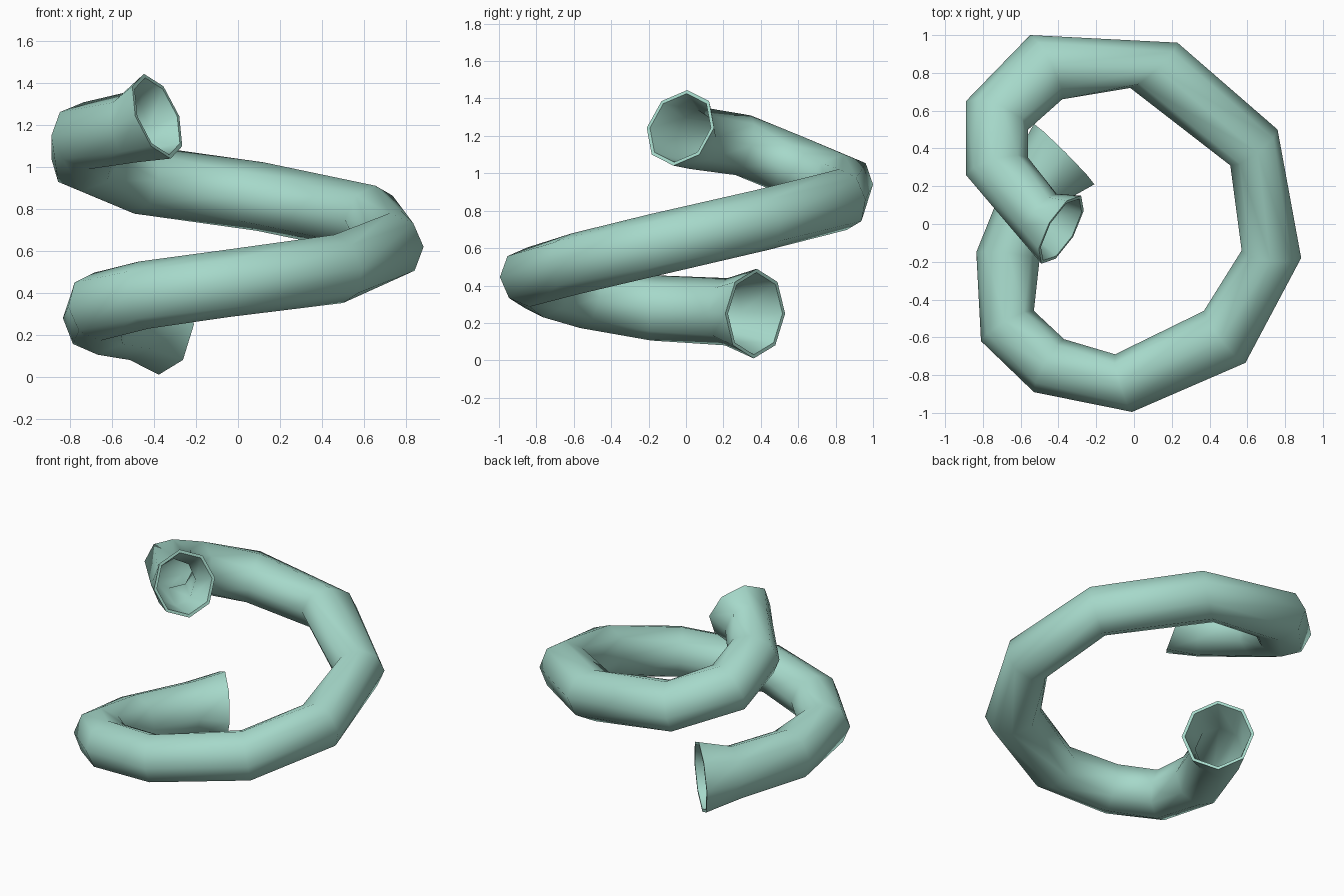
import bpy, bmesh, math
from mathutils import Vector

if "Cube" in bpy.data.objects:
    bpy.data.objects.remove(bpy.data.objects["Cube"])

SIDES = 8
WALL = 0.02

# Path stations: outer x,y / inner x,y (seen from the top), centre height, half height
stations = [
    (-0.53, 0.53, -0.21, 0.21, 0.25, 0.24),     # lower flared mouth
    (-0.65, 0.31, -0.37, 0.12, 0.26, 0.18),
    (-0.835, -0.15, -0.50, -0.19, 0.28, 0.175),
    (-0.81, -0.62, -0.53, -0.46, 0.335, 0.165),
    (-0.53, -0.89, -0.37, -0.61, 0.39, 0.162),
    (-0.01, -0.995, -0.10, -0.69, 0.445, 0.16),
    (0.59, -0.735, 0.37, -0.46, 0.515, 0.165),
    (0.885, -0.18, 0.57, -0.14, 0.62, 0.165),
    (0.76, 0.50, 0.51, 0.31, 0.75, 0.165),
    (0.23, 0.96, -0.02, 0.72, 0.86, 0.165),
    (-0.55, 1.00, -0.38, 0.66, 0.94, 0.165),
    (-0.89, 0.65, -0.56, 0.50, 1.04, 0.165),
    (-0.89, 0.26, -0.56, 0.35, 1.15, 0.165),
    (-0.61, -0.07, -0.41, 0.16, 1.19, 0.17),
    (-0.49, -0.21, -0.28, 0.15, 1.243, 0.215),  # upper flared mouth
]

centres = [Vector(((a + c) / 2, (b + d) / 2, z)) for a, b, c, d, z, h in stations]


def ring(bm, i, inset):
    """Octagonal section with a corner at the top, tilted along the path."""
    a, b, c, d, z, h = stations[i]
    side = Vector(((a - c) / 2, (b - d) / 2, 0))
    tangent = centres[min(i + 1, len(centres) - 1)] - centres[max(i - 1, 0)]
    slope = tangent.z / tangent.to_2d().length
    along = Vector((0, 0, 1)).cross(side).normalized()
    along.z = slope
    up = side.cross(along).normalized()
    if up.z < 0:
        up = -up
    w = side.normalized() * (side.length - inset)
    u = up * (h - inset)
    return [bm.verts.new(centres[i] + w * math.cos(k * math.tau / SIDES)
                         + u * math.sin(k * math.tau / SIDES)) for k in range(SIDES)]


# Hollow coiled tube: outside wall, then back through the inside, closed at the rims
bm = bmesh.new()
n = len(stations)
rings = [ring(bm, i, 0) for i in range(n)]
rings += [ring(bm, i, WALL) for i in reversed(range(n))]
for r, s in zip(rings, rings[1:] + rings[:1]):
    for k in range(SIDES):
        j = (k + 1) % SIDES
        bm.faces.new((r[k], r[j], s[j], s[k]))
bmesh.ops.recalc_face_normals(bm, faces=bm.faces)

mesh = bpy.data.meshes.new("coiled_tube")
bm.to_mesh(mesh)
bm.free()
tube = bpy.data.objects.new("coiled_tube", mesh)
bpy.context.collection.objects.link(tube)

# Colour
mat = bpy.data.materials.new("pale mint green")
mat.diffuse_color = (0.38, 0.69, 0.59, 1)
mat.use_nodes = True
mat.node_tree.nodes["Principled BSDF"].inputs["Base Color"].default_value = mat.diffuse_color
mesh.materials.append(mat)

# Smooth walls with crisp rims
bpy.context.view_layer.objects.active = tube
tube.select_set(True)
bpy.ops.object.shade_smooth_by_angle(angle=math.radians(65))
